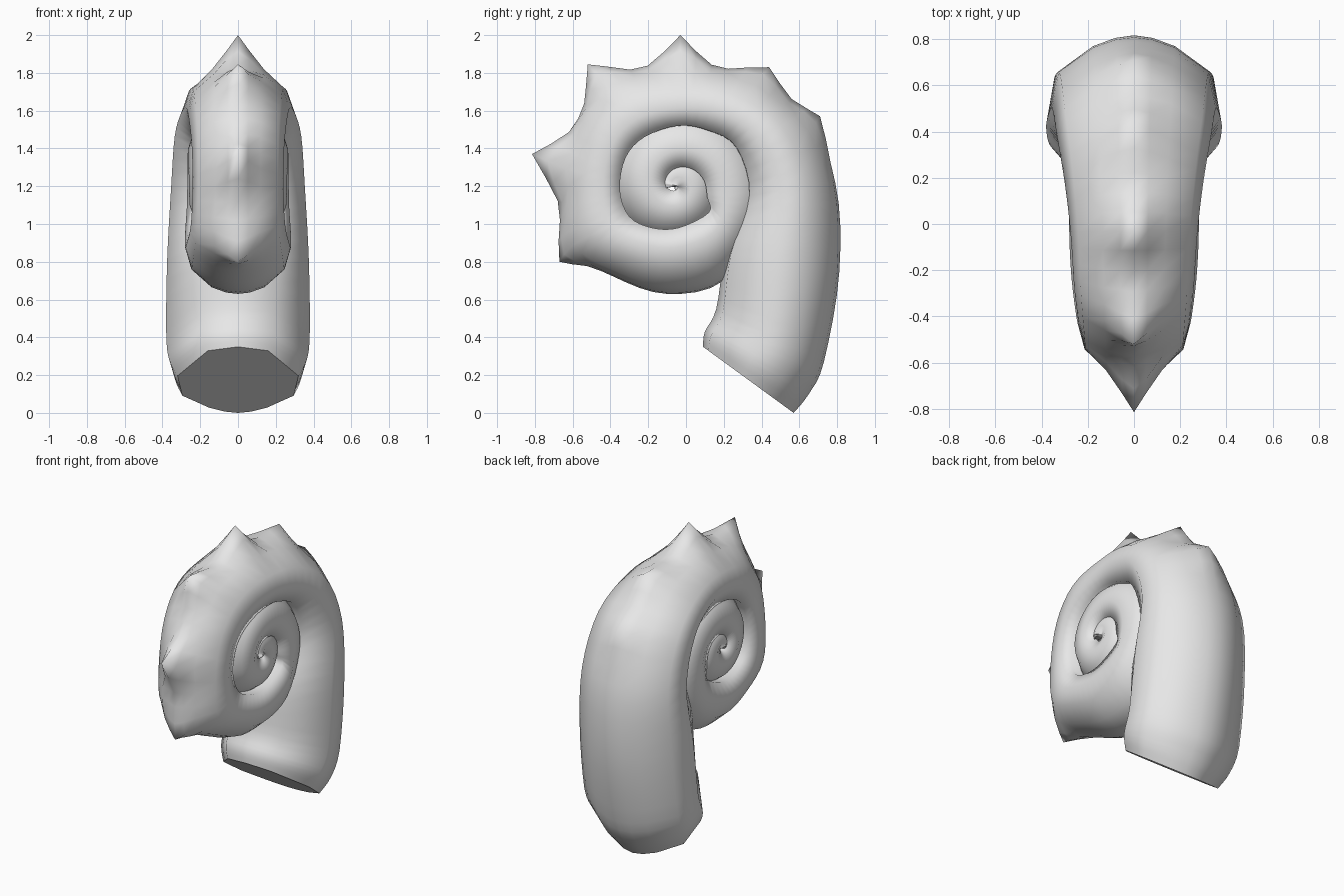
import bpy, bmesh, math
from mathutils import Vector

if "Cube" in bpy.data.objects:
    bpy.data.objects.remove(bpy.data.objects["Cube"])

# Outer whorl stations: inner y, inner z, outer y, outer z, half width
keys = [
    (.09, .35, .57, .0, .32), (.10, .43, .65, .10, .365), (.16, .55, .73, .27, .38),
    (.21, .85, .812, .75, .375), (.32, 1.15, .79, 1.22, .355), (.26, 1.40, .62, 1.58, .335),
    (.12, 1.49, .30, 1.79, .30), (-.04, 1.52, -.03, 1.83, .275), (-.22, 1.46, -.36, 1.78, .26),
    (-.32, 1.35, -.57, 1.56, .245), (-.35, 1.18, -.655, 1.20, .24), (-.30, 1.04, -.63, .88, .25),
    (-.18, .98, -.38, .72, .27), (-.04, .98, -.10, .63, .28), (.12, 1.06, .20, .70, .28),
]
# Inner whorls: logarithmic spiral, overlapping the whorl outside and closing at the centre
cy, cz = -.05, 1.2
for i in range(20):
    a = -.35 + i * math.pi / 6
    ro = .49 * math.exp(-.108 * a)
    ri = ro * (.34 - .55 * i / 19)
    w = .27 - .03 * i / 19
    keys.append((cy + ri * math.cos(a), cz + ri * math.sin(a),
                 cy + ro * math.cos(a), cz + ro * math.sin(a), w))

# Spike tips on the outer ridge (y, z)
spikes = [(.71, 1.57), (.44, 1.83), (-.03, 2.0), (-.52, 1.845), (-.815, 1.37), (-.67, .80)]

# Half cross-sections: fraction from inner to outer edge, fraction of half width
mouth_half = [(0, 0), (.06, .5), (.44, 1), (.74, .92), (.92, .48), (.98, .22), (1, 0)]
whorl_half = [(0, 0), (0, .87), (.30, 1), (.63, .88), (.90, .50), (.98, .22), (1, 0)]
RIDGE = 6


def section(f):
    """Closed cross-section blended from mouth (0) to coiled whorl (1)."""
    half = [(a + (c - a) * f, b + (d - b) * f)
            for (a, b), (c, d) in zip(mouth_half, whorl_half)]
    return half + [(t, -w) for t, w in half[-2:0:-1]]


def smooth_path(pts, steps):
    """Catmull-Rom interpolation of equal-length tuples."""
    out = []
    for i in range(len(pts) - 1):
        p0, p1 = pts[max(i - 1, 0)], pts[i]
        p2, p3 = pts[i + 1], pts[min(i + 2, len(pts) - 1)]
        for s in range(steps):
            t = s / steps
            out.append([.5 * (2 * b + (c - a) * t + (2 * a - 5 * b + 4 * c - d) * t * t
                              + (3 * b - a - 3 * c + d) * t ** 3)
                        for a, b, c, d in zip(p0, p1, p2, p3)])
    return out + [list(pts[-1])]


# Sweep the section along the spiral
bm = bmesh.new()
rings = []
for k, (iy, iz, oy, oz, w) in enumerate(smooth_path(keys, 4)):
    blend = min(1, max(0, (k - 8) / 20))
    rings.append([bm.verts.new((w * f, iy + (oy - iy) * t, iz + (oz - iz) * t))
                  for t, f in section(blend)])

# Pull the spikes out of the ridge: (ring offset, section offset, share of lift)
falloff = [(0, 1, .55), (0, 2, .12), (1, 0, .5), (1, 1, .3), (2, 0, .1)]
for y, z in spikes:
    tip = Vector((0, y, z))
    k = min(range(len(rings)), key=lambda i: (rings[i][RIDGE].co - tip).length)
    lift = tip - rings[k][RIDGE].co
    rings[k][RIDGE].co = tip
    for dk, dj, share in falloff:
        for kk, jj in {(k + p * dk, RIDGE + q * dj) for p in (-1, 1) for q in (-1, 1)}:
            rings[kk][jj].co += lift * share

n = len(rings[0])
for a, b in zip(rings, rings[1:]):
    for i in range(n):
        j = (i + 1) % n
        bm.faces.new((a[i], a[j], b[j], b[i])).smooth = True
bm.faces.new(rings[-1]).smooth = True

# Flat aperture with a sharp rim
mouth = bm.faces.new(rings[0])
mouth.smooth = False
for e in mouth.edges:
    e.smooth = False
bmesh.ops.recalc_face_normals(bm, faces=bm.faces)

mesh = bpy.data.meshes.new("spiral_shell")
bm.to_mesh(mesh)
bm.free()
shell = bpy.data.objects.new("spiral_shell", mesh)
bpy.context.collection.objects.link(shell)

mat = bpy.data.materials.new("light_grey")
mat.diffuse_color = (.8, .8, .8, 1)
mat.use_nodes = True
mat.node_tree.nodes["Principled BSDF"].inputs["Base Color"].default_value = mat.diffuse_color
mesh.materials.append(mat)
